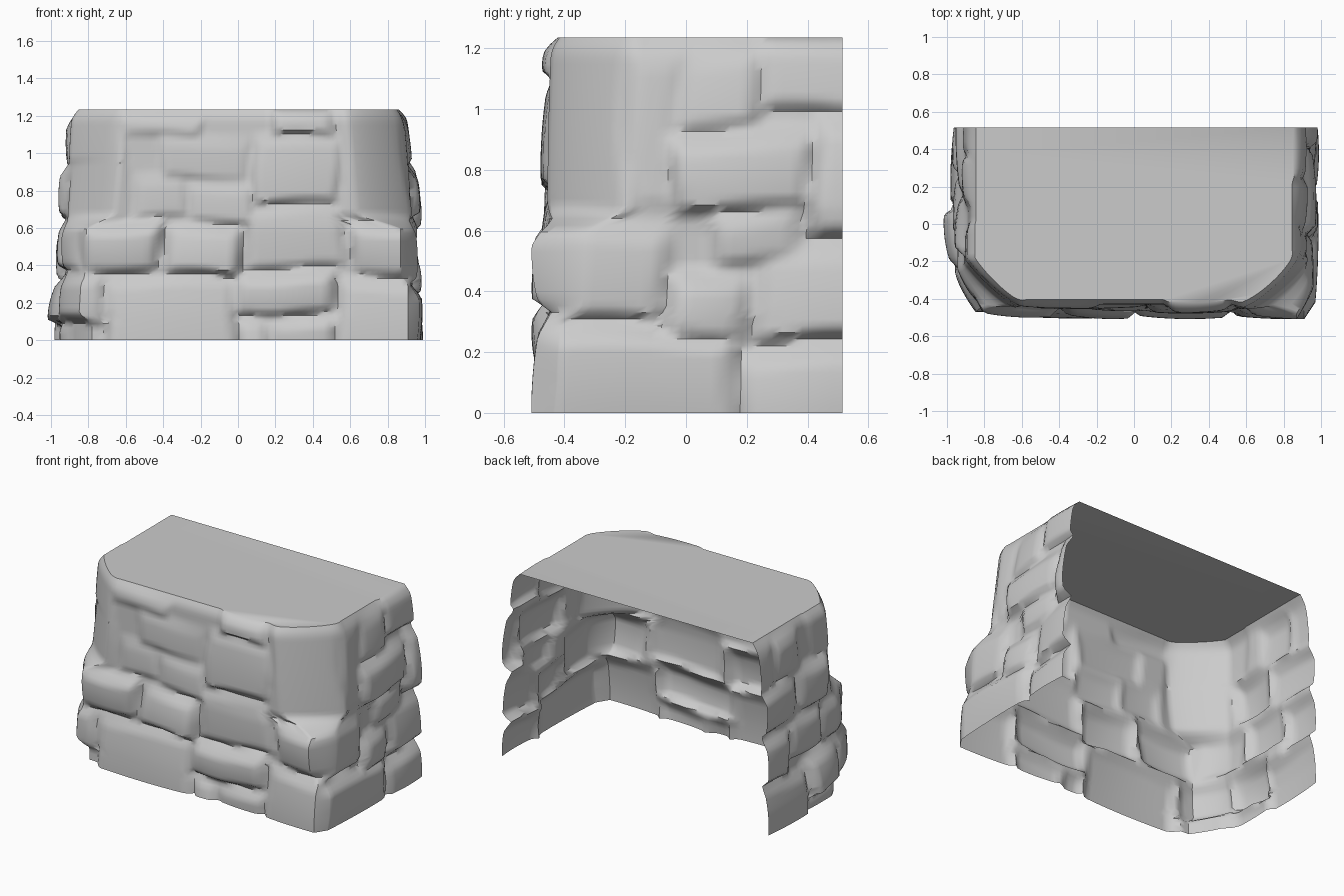
import bpy, bmesh, random
from math import sin
from mathutils import Vector

random.seed(4)
cube = bpy.data.objects.get("Cube")
if cube:
    bpy.data.objects.remove(cube)

HEIGHT, BACK = 1.235, 0.515

# Stones as (start, end, bottom, top, depth); front runs along x, sides along y
FRONT = [
    (.17, .5, 1.1, 1.25, .035), (.09, .54, .74, 1.1, .04), (-.4, .06, .87, 1.1, .02),
    (-.6, -.2, 1.09, 1.19, .02), (-.27, .09, .64, .86, .03), (-.56, -.28, .66, .88, .02),
    (.54, 1, .66, 1.3, .02), (-1, -.6, .64, 1.3, .02),
    (-.82, -.42, .38, .63, .06), (-.38, .0, .36, .62, .06), (.04, .57, .4, .73, .035),
    (.62, 1.1, .36, .63, .06), (-1.1, -.84, .38, .62, .03),
    (0, .5, .15, .37, .065), (-.71, 0, -.1, .35, .06), (0, .18, -.1, .14, .05),
    (.18, .53, -.1, .13, .045), (.53, 1.1, -.1, .33, .06), (-1.1, -.73, .1, .36, .035),
]
RIGHT = [
    (-.6, .18, -.1, .28, .065), (.18, .6, -.1, .22, .07), (-.6, -.07, .31, .62, .045),
    (-.06, .2, .26, .48, .06), (.22, .6, .25, .55, .05), (.08, .38, .5, .68, .04),
    (-.04, .42, .68, .93, .06), (.42, .6, .58, .97, .06), (-.02, .23, .95, 1.2, .03),
    (.23, .6, 1, 1.25, .03), (-.5, -.18, .66, 1.3, .02), (-.18, -.02, .7, 1.2, .015),
]
LEFT = [
    (-.6, -.2, .1, .34, .045), (-.22, .1, .1, .36, .075), (.1, .6, -.1, .3, .05),
    (-.5, -.1, .38, .62, .03), (-.08, .25, .4, .66, .05), (.26, .6, .32, .6, .055),
    (-.15, .16, .68, .95, .05), (.18, .6, .64, .9, .045), (.1, .35, .93, 1.18, .035),
    (.36, .6, .92, 1.2, .02), (-.4, -.02, .96, 1.25, .015), (-.25, .12, -.1, .1, .03),
]

# Plan corners of the wall by height: left side, left front, right front, right side
PLAN = [
    (0, (-.92, -.16), (-.78, -.43), (.91, -.44), (.91, -.43)),
    (.1, (-.92, -.16), (-.78, -.43), (.91, -.44), (.91, -.42)),
    (.14, (-.92, -.26), (-.85, -.43), (.91, -.44), (.91, -.42)),
    (.3, (-.91, -.26), (-.84, -.43), (.91, -.44), (.91, -.41)),
    (.34, (-.91, -.25), (-.82, -.43), (.87, -.44), (.91, -.34)),
    (.6, (-.91, -.24), (-.81, -.43), (.87, -.44), (.91, -.32)),
    (.67, (-.91, -.21), (-.66, -.43), (.63, -.43), (.915, -.19)),
    (HEIGHT, (-.87, -.18), (-.6, -.43), (.58, -.43), (.87, -.16)),
]


def with_tilt(stones):
    return [s + (random.uniform(-.3, .3), random.uniform(-.45, .25)) for s in stones]


FRONT, RIGHT, LEFT = map(with_tilt, (FRONT, RIGHT, LEFT))


def relief(stones, a, z):
    """Height of the uneven stone face at one point of a wall."""
    a, z = a + .015 * sin(9 * z + 4 * a), z + .012 * sin(8 * a + 2 * z)
    best, gap = 0, .015
    for a0, a1, z0, z1, depth, ta, tz in stones:
        inside = min(a - a0, a1 - a, z - z0, z1 - z) + gap
        if inside > 0:
            u, v = (a - a0) / (a1 - a0) * 2 - 1, (z - z0) / (z1 - z0) * 2 - 1
            edge = min(1, (a - a0 + gap) / .05, (a1 - a + gap) / .05,
                       (z - z0 + gap) / .03, (z1 - z + gap) / .08)
            bulge = 1.1 - .25 * u * u - .25 * v * v
            best = max(best, depth * (bulge + ta * u + tz * v) * edge ** .7)
    return best


def corners(z):
    """Plan of the bare wall at height z."""
    for low, high in zip(PLAN, PLAN[1:]):
        if z <= high[0]:
            t = (z - low[0]) / (high[0] - low[0])
            pts = [Vector(p).lerp(Vector(q), t) for p, q in zip(low[1:], high[1:])]
            break
    return [Vector((pts[0].x, BACK))] + pts + [Vector((pts[-1].x, BACK))]


SEGMENTS = [28, 12, 56, 12, 28]
BOW = [0, .25, 0, .4, 0]  # outward curve of the corners
# Outward weights (side, front) at the six plan corners
WEIGHTS = [Vector(w) for w in ((-1, 0), (-1, 0), (0, -1), (0, -1), (1, 0), (1, 0))]


def wall_row(z):
    plan, row = corners(z), []
    rounding = .025 * max(0, (z - HEIGHT + .07) / .07) ** 2
    for i, count in enumerate(SEGMENTS):
        span = plan[i + 1] - plan[i]
        for k in range(count + (i == len(SEGMENTS) - 1)):
            t = k / count
            w = WEIGHTS[i].lerp(WEIGHTS[i + 1], t)
            p = plan[i] + span * t + w * span.length * BOW[i] * t * (1 - t)
            side = relief(RIGHT if p.x > 0 else LEFT, p.y, z)
            front = relief(FRONT, p.x, z)
            row.append((p.x + w.x * (side - rounding), p.y + w.y * (front - rounding), z))
    return row


# Stone wall: one open sheet around the left, front and right, closed by the top
bm = bmesh.new()
levels = [HEIGHT * i / 56 for i in range(57)]
rows = [[bm.verts.new(c) for c in wall_row(z)] for z in levels]
for low, high in zip(rows, rows[1:]):
    for i in range(len(low) - 1):
        bm.faces.new((low[i], low[i + 1], high[i + 1], high[i]))
bm.faces.new(rows[-1])
mesh = bpy.data.meshes.new("stone_wall")
bm.to_mesh(mesh)
bm.free()
wall = bpy.data.objects.new("stone_wall", mesh)
bpy.context.collection.objects.link(wall)

# Plain grey stone
stone = bpy.data.materials.new("grey_stone")
stone.use_nodes = True
colour = (.6, .6, .6, 1)
stone.diffuse_color = colour
bsdf = stone.node_tree.nodes["Principled BSDF"]
bsdf.inputs["Base Color"].default_value = colour
bsdf.inputs["Roughness"].default_value = .9
mesh.materials.append(stone)

bpy.context.view_layer.objects.active = wall
wall.select_set(True)
bpy.ops.object.shade_smooth_by_angle(angle=.8)
